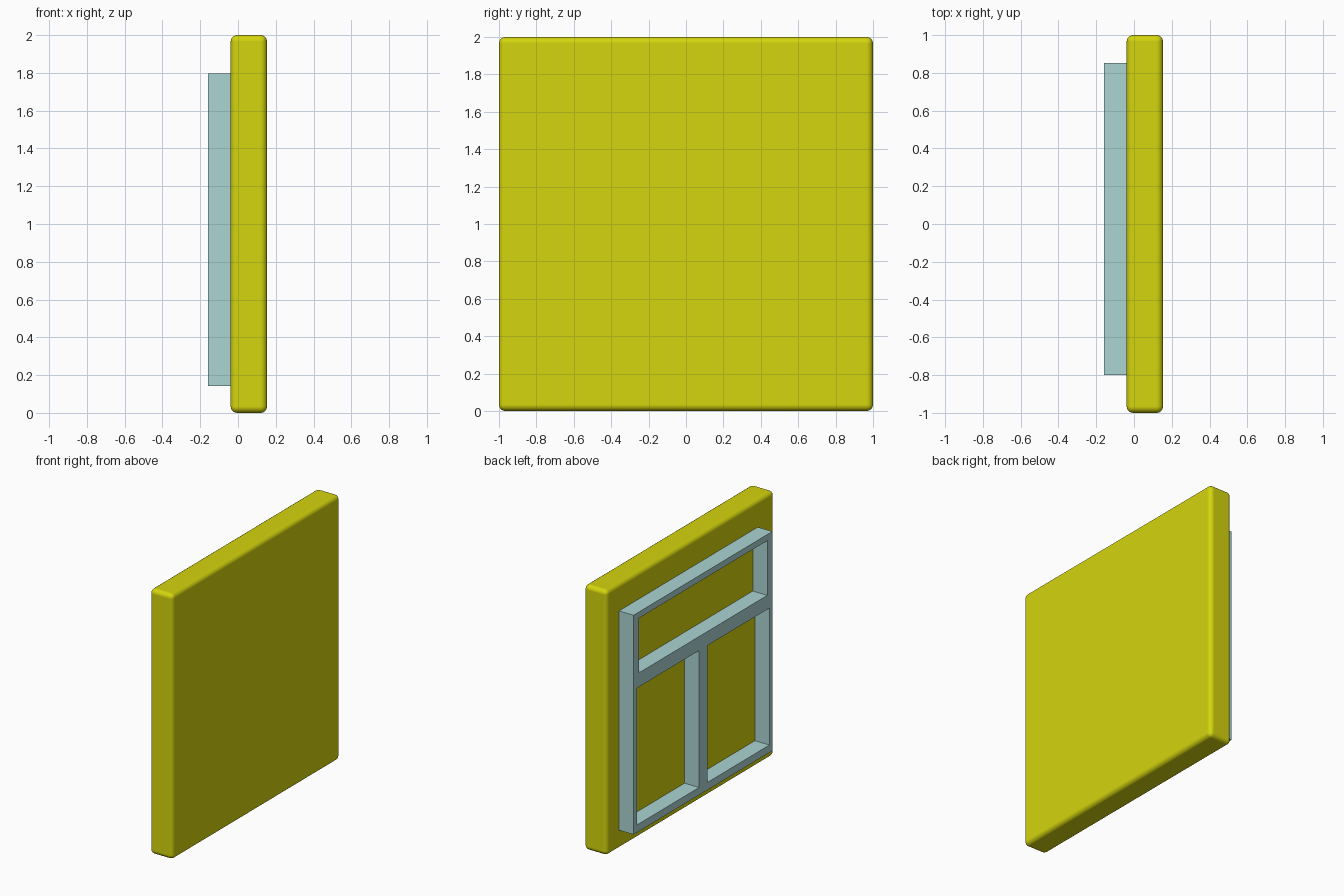
import bpy
import bmesh

default = bpy.data.objects.get("Cube")
if default:
    bpy.data.objects.remove(default, do_unlink=True)


def make_material(name, colour):
    mat = bpy.data.materials.new(name)
    mat.use_nodes = True
    mat.diffuse_color = colour
    mat.node_tree.nodes["Principled BSDF"].inputs["Base Color"].default_value = colour
    return mat


def make_object(name, bm, mat):
    bmesh.ops.recalc_face_normals(bm, faces=bm.faces)
    mesh = bpy.data.meshes.new(name)
    bm.to_mesh(mesh)
    bm.free()
    mesh.materials.append(mat)
    obj = bpy.data.objects.new(name, mesh)
    bpy.context.collection.objects.link(obj)
    return obj


yellow = make_material("yellow", (0.66, 0.66, 0.004, 1))
pale_blue = make_material("pale blue", (0.41, 0.66, 0.65, 1))

# Slab: thin upright square with rounded edges
slab_back, slab_front = -0.039, 0.154
bm = bmesh.new()
bmesh.ops.create_cube(bm, size=1)
for v in bm.verts:
    v.co.x = slab_front if v.co.x > 0 else slab_back
    v.co.y *= 2
    v.co.z = v.co.z * 2 + 1
slab = make_object("slab", bm, yellow)
bevel = slab.modifiers.new("rounded_edges", "BEVEL")
bevel.width = 0.034
bevel.segments = 4
bevel.harden_normals = True
slab.data.shade_smooth()

# Frame: raised border with a crossbar and a lower divider, cut from a grid
frame_outer, frame_inner = -0.16, -0.03
ys = [-0.80, -0.765, -0.74, -0.03, 0.073, 0.79, 0.813, 0.853]
zs = [0.143, 0.20, 1.232, 1.338, 1.75, 1.797]


def is_open(y, z):
    upper = zs[3] < z < zs[4] and ys[2] < y < ys[5]
    lower = zs[1] < z < zs[2] and ys[1] < y < ys[6] and not ys[3] < y < ys[4]
    return upper or lower


bm = bmesh.new()
for y0, y1 in zip(ys, ys[1:]):
    for z0, z1 in zip(zs, zs[1:]):
        if not is_open((y0 + y1) / 2, (z0 + z1) / 2):
            corners = ((y0, z0), (y1, z0), (y1, z1), (y0, z1))
            bm.faces.new([bm.verts.new((frame_outer, y, z)) for y, z in corners])
bmesh.ops.remove_doubles(bm, verts=bm.verts, dist=0.001)
extruded = bmesh.ops.extrude_face_region(bm, geom=bm.faces[:], use_keep_orig=True)
for v in extruded["geom"]:
    if isinstance(v, bmesh.types.BMVert):
        v.co.x = frame_inner
make_object("frame", bm, pale_blue)
